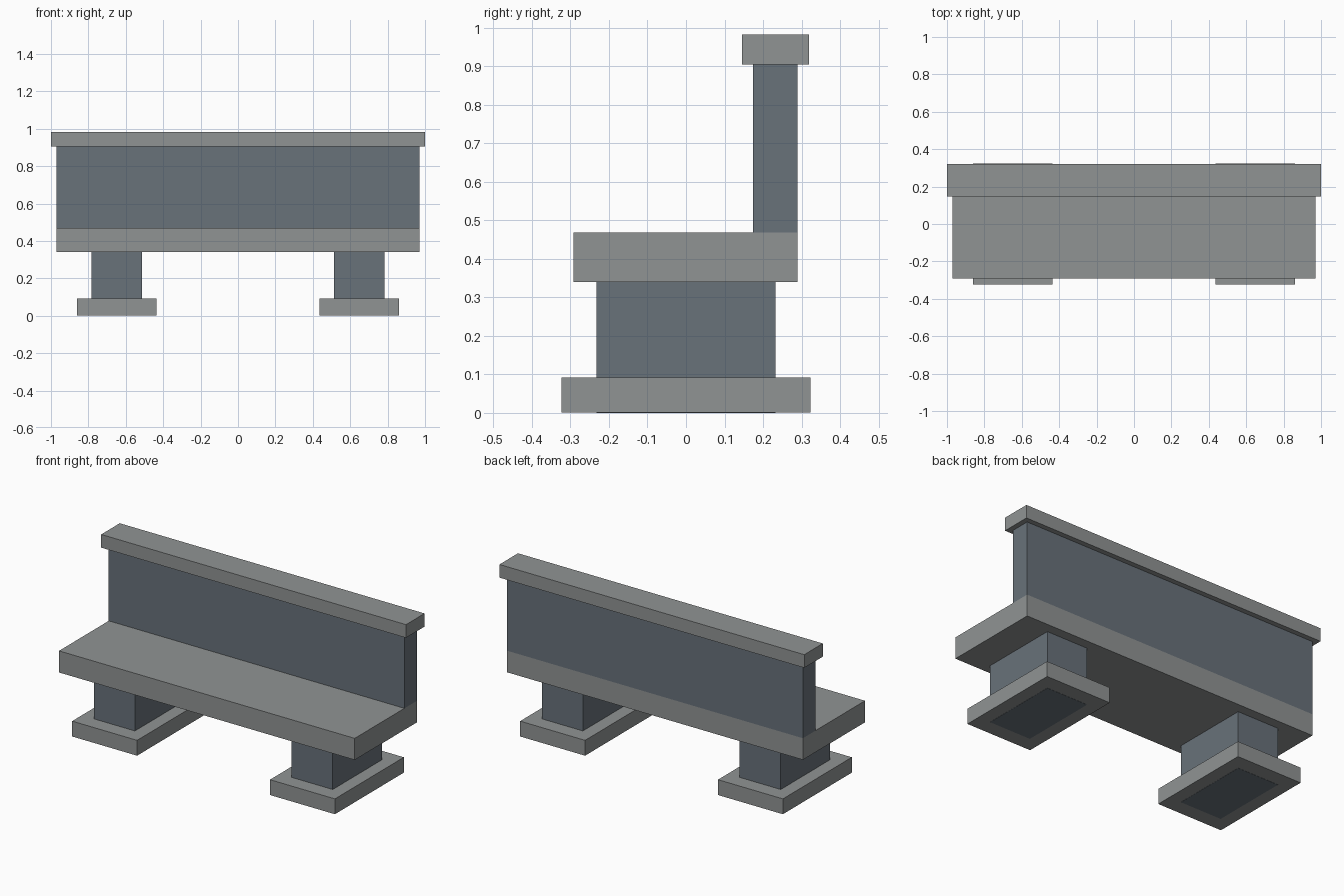
import bpy
import bmesh
from mathutils import Vector

if "Cube" in bpy.data.objects:
    bpy.data.objects.remove(bpy.data.objects["Cube"])


def make_material(name, color):
    mat = bpy.data.materials.new(name)
    mat.diffuse_color = (*color, 1.0)
    mat.use_nodes = True
    mat.node_tree.nodes["Principled BSDF"].inputs["Base Color"].default_value = mat.diffuse_color
    return mat


stone = make_material("light_grey_stone", (0.28, 0.295, 0.295))
slate = make_material("blue_grey_slate", (0.14, 0.168, 0.195))


def box(name, low, high, mat):
    """Axis-aligned block between two opposite corners."""
    low, high = Vector(low), Vector(high)
    bm = bmesh.new()
    bmesh.ops.create_cube(bm, size=1.0)
    bmesh.ops.scale(bm, vec=high - low, verts=bm.verts)
    mesh = bpy.data.meshes.new(name)
    bm.to_mesh(mesh)
    bm.free()
    mesh.materials.append(mat)
    obj = bpy.data.objects.new(name, mesh)
    obj.location = (low + high) / 2
    bpy.context.collection.objects.link(obj)
    return obj


# Seat slab, backrest panel and overhanging top rail
box("seat", (-0.97, -0.292, 0.34), (0.97, 0.29, 0.468), stone)
box("backrest", (-0.97, 0.174, 0.468), (0.97, 0.29, 0.905), slate)
box("top_rail", (-1.0, 0.146, 0.905), (1.0, 0.32, 0.983), stone)

# Two pedestals: the pillar runs through its foot slab to the ground
for side, cx in (("left", -0.649), ("right", 0.649)):
    box(side + "_foot", (cx - 0.213, -0.323, 0.001), (cx + 0.213, 0.323, 0.092), stone)
    box(side + "_pillar", (cx - 0.135, -0.232, 0.0), (cx + 0.135, 0.232, 0.34), slate)
